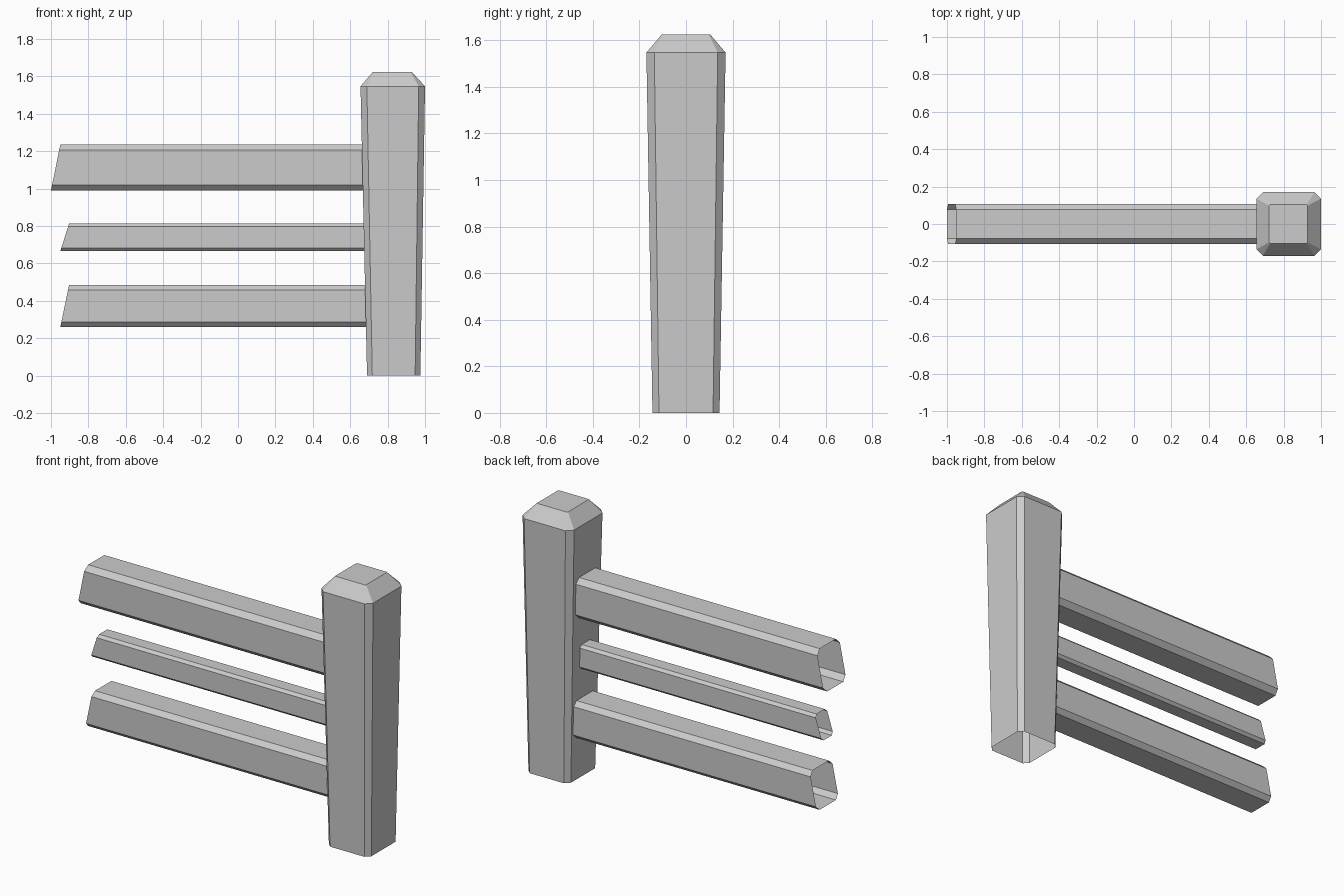
import bpy

if "Cube" in bpy.data.objects:
    bpy.data.objects.remove(bpy.data.objects["Cube"])


def octagon(a0, a1, b0, b1, c):
    """Rectangle with chamfered corners, as eight 2D points."""
    return [(a0 + c, b0), (a1 - c, b0), (a1, b0 + c), (a1, b1 - c),
            (a1 - c, b1), (a0 + c, b1), (a0, b1 - c), (a0, b0 + c)]


def loft(name, rings, cap_end=False):
    """Skin a list of equally long point rings with flat quads."""
    n = len(rings[0])
    verts = [p for ring in rings for p in ring]
    faces = [(k * n + i, k * n + (i + 1) % n, (k + 1) * n + (i + 1) % n, (k + 1) * n + i)
             for k in range(len(rings) - 1) for i in range(n)]
    if cap_end:
        faces.append(tuple(range(len(verts) - n, len(verts))))
    mesh = bpy.data.meshes.new(name)
    mesh.from_pydata(verts, [], faces)
    obj = bpy.data.objects.new(name, mesh)
    bpy.context.collection.objects.link(obj)
    return obj


# Post: widens upward, bevelled cap, open underside
sections = [(0.0, 0.69, 0.975, 0.144, 0.028),
            (1.547, 0.655, 1.0, 0.17, 0.034),
            (1.625, 0.722, 0.928, 0.104, 0.006)]
loft("post", [[(x, y, z) for x, y in octagon(x0, x1, -w, w, c)]
              for z, x0, x1, w, c in sections], cap_end=True)


# Rails: chamfered open beams with a slanted free end, running into the post
def rail(name, z0, z1, half_width, chamfer, x_low, x_high):
    profile = octagon(-half_width, half_width, z0, z1, chamfer)
    slope = (x_high - x_low) / (z1 - z0)
    free_end = [(x_low + slope * (z - z0), y, z) for y, z in profile]
    post_end = [(0.71, y, z) for y, z in profile]
    # order chosen so that the normals face outward
    loft(name, [post_end, free_end][::-1])


rail("top_rail", 0.99, 1.236, 0.107, 0.03, -1.0, -0.95)
rail("middle_rail", 0.666, 0.813, 0.055, 0.016, -0.95, -0.903)
rail("bottom_rail", 0.26, 0.486, 0.105, 0.027, -0.95, -0.903)
